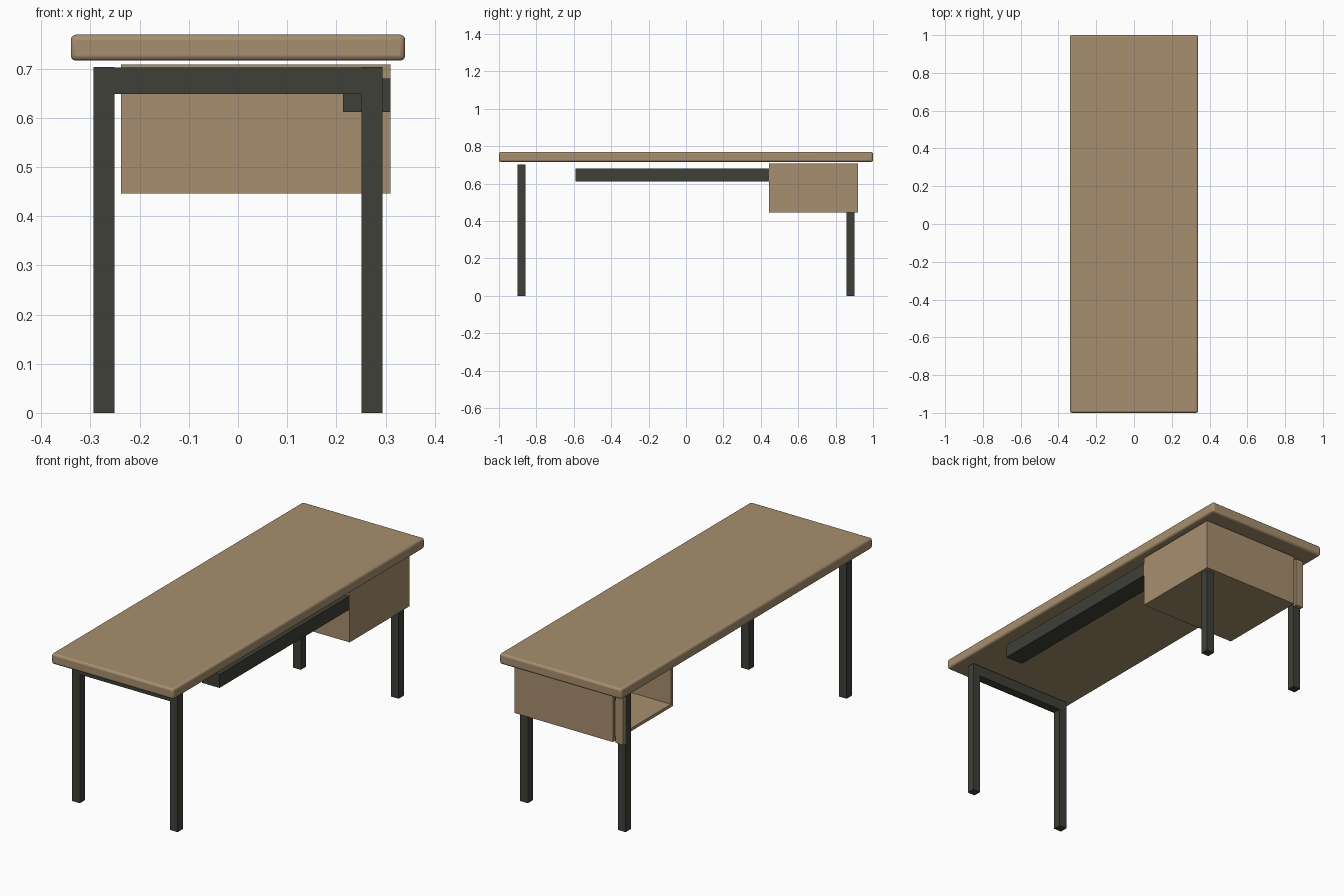
import bpy

if "Cube" in bpy.data.objects:
    bpy.data.objects.remove(bpy.data.objects["Cube"])


def material(name, rgb):
    m = bpy.data.materials.new(name)
    m.diffuse_color = (*rgb, 1)
    m.use_nodes = True
    m.node_tree.nodes["Principled BSDF"].inputs["Base Color"].default_value = m.diffuse_color
    return m


wood = material("light wood", (0.385, 0.272, 0.158))
metal = material("dark metal", (0.050, 0.050, 0.040))


def box(name, mat, x, y, z):
    """Box from (min, max) ranges on each axis."""
    bpy.ops.mesh.primitive_cube_add(
        size=1, location=[(r[0] + r[1]) / 2 for r in (x, y, z)])
    ob = bpy.context.object
    ob.name = name
    ob.scale = [r[1] - r[0] for r in (x, y, z)]
    bpy.ops.object.transform_apply(location=False, rotation=False, scale=True)
    ob.data.materials.append(mat)
    return ob


# Table top with rounded edges
top = box("table_top", wood, (-0.34, 0.34), (-1, 1), (0.716, 0.769))
bev = top.modifiers.new("round_edges", "BEVEL")
bev.width = 0.011
bev.segments = 3
bpy.ops.object.shade_smooth_by_angle()

# Two leg frames: a pair of legs joined by a crossbar
for end, y in (("front", (-0.9, -0.858)), ("back", (0.858, 0.9))):
    for side, x in (("left", (-0.294, -0.251)), ("right", (0.251, 0.294))):
        box(f"{end}_{side}_leg", metal, x, y, (0, 0.703))
    box(f"{end}_crossbar", metal, (-0.251, 0.251), y, (0.648, 0.7025))

# Storage box under the back end, open towards -x
X0, X1, Y0, Y1, Z0, Z1, T = -0.238, 0.31, 0.445, 0.92, 0.446, 0.708, 0.015
box("storage_bottom", wood, (X0, X1 - T), (Y0, Y1), (Z0, Z0 + T))
box("storage_front_wall", wood, (X0, X1 - T), (Y0, Y0 + T), (Z0 + T, Z1))
box("storage_back_wall", wood, (X0, X1 - T), (Y1 - T, Y1), (Z0 + T, Z1))
box("storage_face_panel", wood, (X1 - T, X1), (Y0, Y1), (Z0, Z1))
box("storage_lid", wood, (X0, X1 - T), (Y0 + T, Y1 - T), (Z1 - T, Z1))

# Narrow wood strip covering the back left leg
box("leg_cover_strip", wood, (-0.294, -0.251), (0.9, Y1), (Z0, 0.703))

# Cable tray along the right edge
box("cable_tray", metal, (0.213, X1), (-0.59, Y0), (0.612, 0.68))
